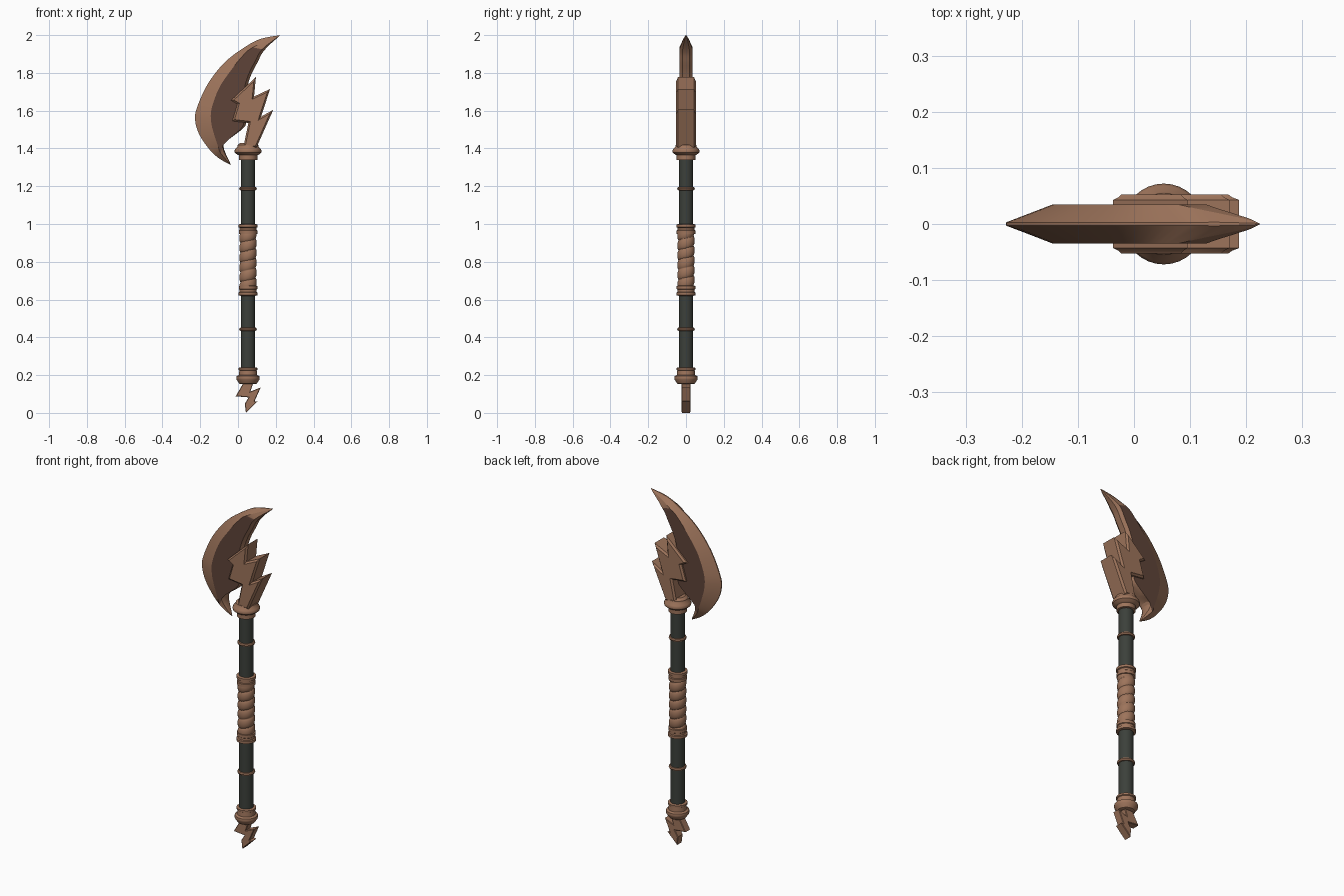
import bpy, bmesh, math
from mathutils import Vector

if "Cube" in bpy.data.objects:
    bpy.data.objects.remove(bpy.data.objects["Cube"])

AX = 0.053  # x position of the shaft axis


def material(name, col):
    m = bpy.data.materials.new(name)
    m.diffuse_color = (*col, 1)
    m.use_nodes = True
    m.node_tree.nodes["Principled BSDF"].inputs["Base Color"].default_value = m.diffuse_color
    return m


COPPER = material("copper", (0.34, 0.175, 0.105))
BROWN = material("dark brown", (0.112, 0.056, 0.040))
GREEN = material("dark grey green", (0.045, 0.051, 0.043))


def finish(bm, name, mats, angle=35):
    bmesh.ops.remove_doubles(bm, verts=bm.verts, dist=1e-5)
    bmesh.ops.recalc_face_normals(bm, faces=bm.faces)
    me = bpy.data.meshes.new(name)
    bm.to_mesh(me)
    bm.free()
    ob = bpy.data.objects.new(name, me)
    bpy.context.collection.objects.link(ob)
    for m in mats:
        me.materials.append(m)
    bpy.ops.object.select_all(action='DESELECT')
    ob.select_set(True)
    bpy.context.view_layer.objects.active = ob
    bpy.ops.object.shade_smooth_by_angle(angle=math.radians(angle))
    return ob


def lathe(name, prof, mat, segs=32, radius=lambda r, z, a: r):
    bm = bmesh.new()
    rings = []
    for r, z in prof:
        ring = []
        for i in range(segs):
            a = 2 * math.pi * i / segs
            q = radius(r, z, a)
            ring.append(bm.verts.new((AX + q * math.cos(a), q * math.sin(a), z)))
        rings.append(ring)
    for lo, hi in zip(rings, rings[1:]):
        for i in range(segs):
            j = (i + 1) % segs
            bm.faces.new((lo[i], lo[j], hi[j], hi[i]))
    bm.faces.new(rings[0][::-1])
    bm.faces.new(rings[-1])
    return finish(bm, name, [mat])


def bolt(name, pts, half, insets):
    """Zigzag prism with stepped caps on both sides."""
    bm = bmesh.new()
    sides = [[bm.verts.new((x, y, z)) for x, z in pts] for y in (-half, half)]
    n = len(pts)
    caps = [bm.faces.new(sides[0]), bm.faces.new(sides[1][::-1])]
    for i in range(n):
        j = (i + 1) % n
        bm.faces.new((sides[0][i], sides[0][j], sides[1][j], sides[1][i]))
    bmesh.ops.recalc_face_normals(bm, faces=bm.faces)
    for thick, depth in insets:
        bmesh.ops.inset_region(bm, faces=caps, thickness=thick, depth=depth,
                               use_even_offset=True)
    return finish(bm, name, [COPPER], 20)


# Shaft
lathe("shaft", [(0.038, 0.2), (0.038, 1.38)], GREEN)

# Thin rings on the shaft
for i, z in enumerate((0.443, 1.187)):
    prof = [(0.036, z - 0.009), (0.044, z - 0.007), (0.047, z),
            (0.044, z + 0.007), (0.036, z + 0.009)]
    lathe("shaft_ring_%d" % (i + 1), prof, COPPER)

# Grip collars, mirrored about the middle of the grip
for name, s in (("lower_grip_collar", -1), ("upper_grip_collar", 1)):
    prof = [(0.040, 0.135), (0.049, 0.138), (0.049, 0.155), (0.045, 0.158),
            (0.045, 0.170), (0.051, 0.173), (0.051, 0.187), (0.038, 0.190)]
    lathe(name, [(r, 0.81 + s * d) for r, d in prof], COPPER)

# Wrapped grip with a spiral groove
lathe("wrapped_grip", [(0.045, 0.665 + 0.29 * k / 90) for k in range(91)], COPPER, 32,
      lambda r, z, a: r - 0.007 + 0.008 * abs(math.sin(math.pi * ((z - 0.665) / 0.052 - a / (2 * math.pi)))) ** 0.5)

# Collar under the head, and the pommel
lathe("head_collar", [(0.036, 1.338), (0.049, 1.340), (0.049, 1.364), (0.058, 1.368),
                      (0.070, 1.378), (0.072, 1.386), (0.068, 1.397), (0.057, 1.408),
                      (0.055, 1.418), (0.040, 1.430)], COPPER)
lathe("pommel", [(0.038, 0.152), (0.046, 0.155), (0.060, 0.176), (0.062, 0.184),
                 (0.060, 0.194), (0.048, 0.200), (0.046, 0.225), (0.051, 0.228),
                 (0.051, 0.238), (0.038, 0.241)], COPPER)

# Zigzag head piece and zigzag end spike
bolt("head_bolt", [(0.095, 1.778), (0.085, 1.675), (0.17, 1.715), (0.122, 1.568),
                   (0.187, 1.605), (0.098, 1.405), (0.028, 1.405), (0.055, 1.535),
                   (-0.03, 1.545), (-0.003, 1.635), (-0.037, 1.655)],
     0.043, [(0.006, 0.005), (0.003, 0.005)])
bolt("end_bolt", [(0.035, 0.17), (0.085, 0.17), (0.066, 0.113), (0.12, 0.135),
                  (0.088, 0.062), (0.103, 0.060), (0.042, 0.0), (0.036, 0.048),
                  (0.056, 0.082), (-0.012, 0.088)],
     0.02, [(0.003, 0.003)])

# Crescent blade: stations of cutting edge, bevel line and inner line (x, z)
ST = [((.224, 2.0), (.224, 2.0), (.224, 2.0)),
      ((.12, 1.98), (.078, 1.935), (.128, 1.925)),
      ((.037, 1.937), (.02, 1.885), (.09, 1.86)),
      ((-.069, 1.857), (-.042, 1.807), (.055, 1.79)),
      ((-.159, 1.743), (-.10, 1.72), (.035, 1.72)),
      ((-.217, 1.617), (-.14, 1.61), (.03, 1.63)),
      ((-.227, 1.55), (-.142, 1.54), (.03, 1.55)),
      ((-.206, 1.476), (-.127, 1.476), (.02, 1.51)),
      ((-.153, 1.397), (-.105, 1.41), (-.04, 1.455)),
      ((-.10, 1.347), (-.092, 1.375), (-.082, 1.408)),
      ((-.037, 1.312), (-.037, 1.312), (-.037, 1.312))]
STEPS = 4


def smooth(track, t):
    """Catmull-Rom point on one of the three lines."""
    i = min(int(t), len(ST) - 2)
    u = t - i
    a, b, c, d = (Vector(ST[max(0, min(len(ST) - 1, i + k))][track]) for k in (-1, 0, 1, 2))
    return 0.5 * (2 * b + (c - a) * u + (2 * a - 5 * b + 4 * c - d) * u * u
                  + (3 * b - a - 3 * c + d) * u ** 3)


bm = bmesh.new()
last = len(ST) - 1
rows = []
for k in range(last * STEPS + 1):
    t = k / STEPS
    o, m, i = (smooth(tr, t) for tr in range(3))
    f = min(1, t, last - t)  # thins out towards both tips
    w = i - m
    e = i + (w.normalized() * 0.014 * f if w.length > 1e-6 else w)
    line = [(o, 0.003), (m, 0.035), (i, 0.035), (e, 0.018)]
    prof = [(p, -y) for p, y in line] + [(p, y) for p, y in reversed(line)]
    rows.append([bm.verts.new((p.x, (y * f + math.copysign(0.001, y)) if f < 1 else y, p.y))
                 for p, y in prof])
for k, (r, s) in enumerate(zip(rows, rows[1:])):
    t = (k + 0.5) / STEPS
    for j in range(8):
        n = (j + 1) % 8
        face = bm.faces.new((r[j], r[n], s[n], s[j]))
        # flat cheeks are brown, bevels and both tips stay copper
        face.material_index = 1 if j in (1, 5) and 1 < t < last - 1 else 0
for end in (rows[0], rows[-1]):
    bm.faces.new(end)
bmesh.ops.dissolve_degenerate(bm, dist=1e-6, edges=bm.edges)
finish(bm, "crescent_blade", [COPPER, BROWN], 20)
